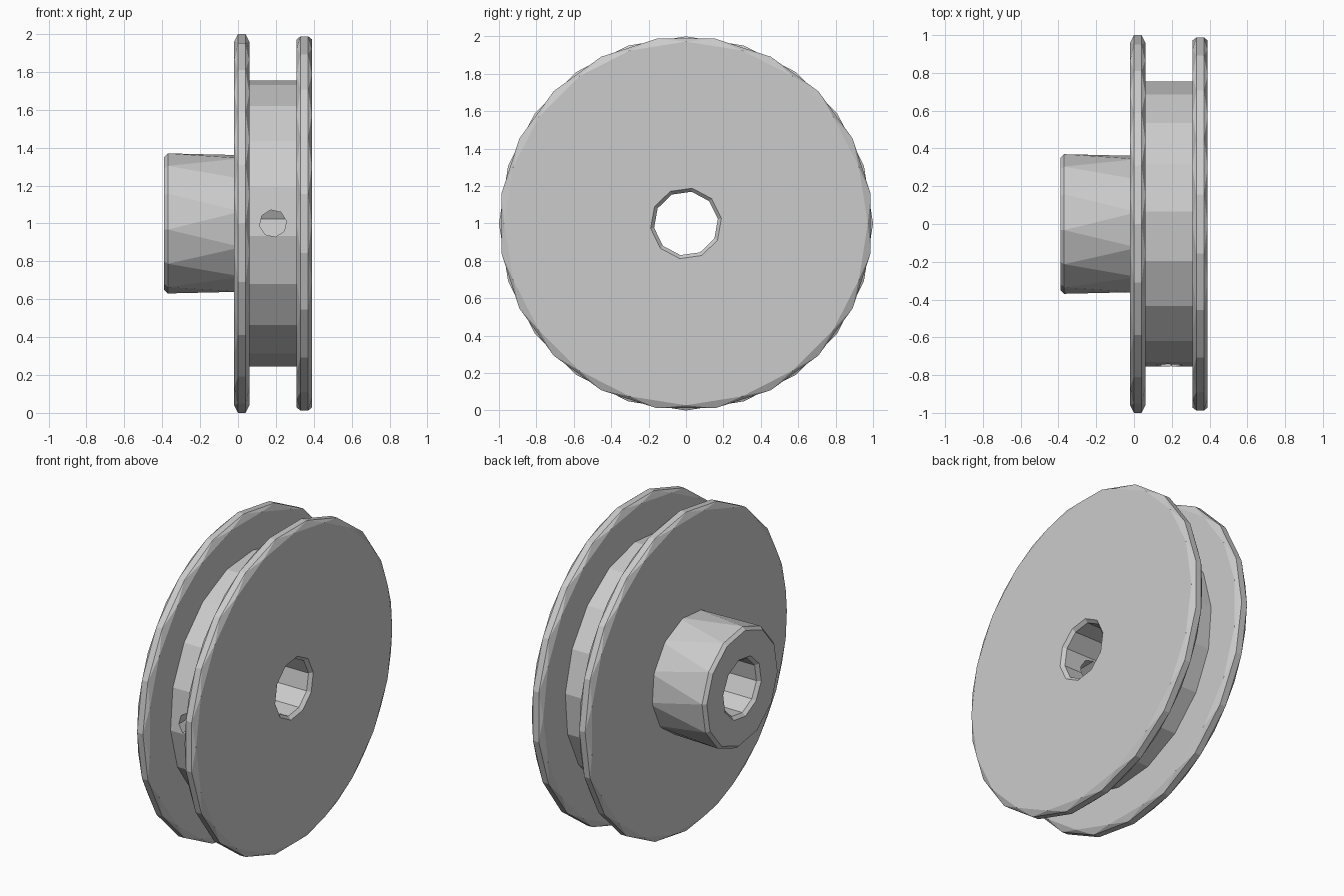
import bpy
import bmesh
from math import cos, sin, pi, radians
from mathutils import Matrix

cube = bpy.data.objects.get("Cube")
if cube:
    bpy.data.objects.remove(cube, do_unlink=True)

grey = bpy.data.materials.new("light grey")
grey.use_nodes = True
colour = (0.6, 0.6, 0.6, 1)
grey.diffuse_color = colour
grey.node_tree.nodes["Principled BSDF"].inputs["Base Color"].default_value = colour


def lathe(name, sides, rings, phase=0):
    """Closed solid around the x axis; each ring is (x, radius, twist in steps)."""
    bm = bmesh.new()
    loops = []
    for x, r, twist in rings:
        angles = [2 * pi * (i + twist) / sides + radians(phase) for i in range(sides)]
        loops.append([bm.verts.new((x, r * cos(a), r * sin(a))) for a in angles])
    for (a, b), (ra, rb) in zip(zip(loops, loops[1:]), zip(rings, rings[1:])):
        for i in range(sides):
            j = (i + 1) % sides
            if ra[2] == rb[2]:
                bm.faces.new((a[i], a[j], b[j], b[i]))
            elif ra[2] < rb[2]:
                bm.faces.new((a[i], a[j], b[i]))
                bm.faces.new((a[j], b[j], b[i]))
            else:
                bm.faces.new((a[i], a[j], b[j]))
                bm.faces.new((a[i], b[j], b[i]))
    bm.faces.new(loops[0])
    bm.faces.new(loops[-1])
    bmesh.ops.recalc_face_normals(bm, faces=bm.faces)
    mesh = bpy.data.meshes.new(name)
    bm.to_mesh(mesh)
    bm.free()
    mesh.materials.append(grey)
    obj = bpy.data.objects.new(name, mesh)
    bpy.context.collection.objects.link(obj)
    obj.location.z = 1
    return obj


def combine(target, other, operation):
    """Apply a boolean and discard the helper."""
    mod = target.modifiers.new(operation.lower(), 'BOOLEAN')
    mod.operation = operation
    mod.solver = 'EXACT'
    mod.object = other
    bpy.context.view_layer.objects.active = target
    bpy.ops.object.modifier_apply(modifier=mod.name)
    bpy.data.objects.remove(other, do_unlink=True)


def flange(name, x, phase):
    return lathe(name, 20, [(x, 0.972, 0), (x + 0.02, 1, 0.5),
                            (x + 0.06, 1, 0.5), (x + 0.08, 0.972, 0)], phase)


# Drum with a flange on each side and a tapered hub
pulley = lathe("pulley_wheel", 18, [(0.02, 0.757, 0), (0.35, 0.757, 0)], 5)
combine(pulley, flange("inner_flange", -0.02, 9), 'UNION')
combine(pulley, flange("outer_flange", 0.31, 0), 'UNION')
hub = lathe("hub", 12, [(-0.39, 0.352, 0), (-0.37, 0.371, 0), (0.02, 0.366, 0.5)], 5)
combine(pulley, hub, 'UNION')

# Chamfered shaft bore
bore = lathe("bore_cutter", 10, [(-0.41, 0.21, 0), (-0.37, 0.172, 0),
                                 (0.37, 0.172, 0), (0.41, 0.21, 0)], 8)
combine(pulley, bore, 'DIFFERENCE')

# Set screw hole from the front of the drum into the bore
screw = lathe("screw_hole_cutter", 8, [(0.05, 0.072, 0), (0.9, 0.072, 0)], 10)
screw.matrix_world = Matrix.Translation((0.185, 0, 1)) @ Matrix.Rotation(-pi / 2, 4, 'Z')
combine(pulley, screw, 'DIFFERENCE')
